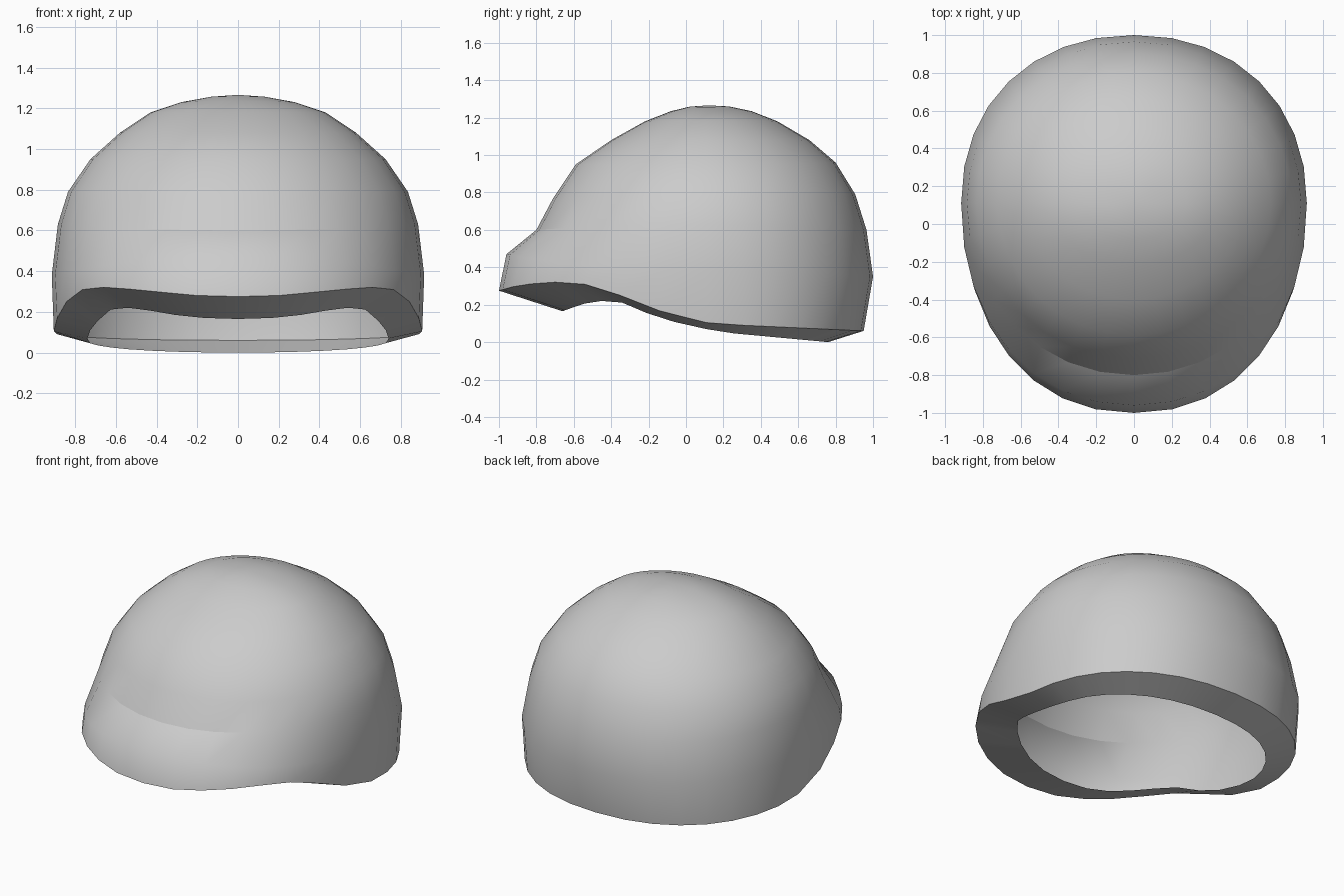
import bpy, bmesh, math

if "Cube" in bpy.data.objects:
    bpy.data.objects.remove(bpy.data.objects["Cube"])

SEG = 32
CY = 0.11  # widest point of the shell along y


def interp(table, y):
    for (y0, z0), (y1, z1) in zip(table, table[1:]):
        if y <= y1:
            k = max(0.0, (y - y0) / (y1 - y0))
            return z0 + (z1 - z0) * k
    return table[-1][1]


def spow(v, p):
    return math.copysign(abs(v) ** p, v)


def outline(front, width, back, power):
    """Egg-shaped loop, counter-clockwise from the front centre."""
    pts = []
    for i in range(SEG):
        t = 2 * math.pi * i / SEG
        s, c = math.sin(t), math.cos(t)
        s = 0.0 if abs(s) < 1e-9 else s
        c = 0.0 if abs(c) < 1e-9 else c
        reach = CY - front if c > 0 else back - CY
        pts.append((width * spow(s, 2 / power), CY - reach * spow(c, 2 / power), c))
    return pts


# Wavy rim heights along y: inner lip and outer edge
inner_z = [(-0.66, 0.165), (-0.62, 0.18), (-0.55, 0.205), (-0.42, 0.225), (-0.35, 0.215),
           (-0.15, 0.13), (0.05, 0.08), (0.22, 0.05), (0.76, 0.0)]
outer_z = [(-1.0, 0.275), (-0.9, 0.303), (-0.78, 0.317), (-0.6, 0.325), (-0.45, 0.285),
           (-0.31, 0.235), (-0.15, 0.17), (0.05, 0.11), (0.2, 0.095), (0.95, 0.06)]

rings = [[(x, y, interp(inner_z, y)) for x, y, c in outline(-0.66, 0.74, 0.76, 2.2)],
         [(x, y, interp(outer_z, y)) for x, y, c in outline(-1.0, 0.905, 0.95, 2.2)]]

# Shell levels: front y, half width, back y, outline power, z at front / side / back
levels = [
    (-0.96, 0.915, 1.00, 2.15, 0.47, 0.38, 0.35),   # brow edge
    (-0.80, 0.885, 0.965, 2.05, 0.60, 0.63, 0.60),  # brow crease
    (-0.71, 0.835, 0.905, 2.05, 0.77, 0.79, 0.79),
    (-0.59, 0.725, 0.80, 2.0, 0.95, 0.95, 0.96),
    (-0.40, 0.58, 0.66, 2.0, 1.08, 1.08, 1.08),
    (-0.22, 0.43, 0.49, 2.0, 1.18, 1.18, 1.18),
    (-0.08, 0.28, 0.35, 2.0, 1.235, 1.23, 1.235),
    (0.02, 0.13, 0.23, 2.0, 1.259, 1.257, 1.26),
]
for f, w, b, p, zf, zs, zb in levels:
    rings.append([(x, y, zs + ((zf if c > 0 else zb) - zs) * c * c)
                  for x, y, c in outline(f, w, b, p)])

# Shell with inward lip, open underneath
bm = bmesh.new()
loops = [[bm.verts.new(p) for p in r] for r in rings]
for a, b in zip(loops, loops[1:]):
    for i in range(SEG):
        j = (i + 1) % SEG
        bm.faces.new((a[i], a[j], b[j], b[i]))
crown = bm.verts.new((0, 0.12, 1.266))
for i in range(SEG):
    bm.faces.new((loops[-1][i], loops[-1][(i + 1) % SEG], crown))
mesh = bpy.data.meshes.new("helmet_shell")
bm.to_mesh(mesh)
bm.free()
helmet = bpy.data.objects.new("helmet_shell", mesh)
bpy.context.collection.objects.link(helmet)
bpy.context.view_layer.objects.active = helmet
helmet.select_set(True)
bpy.ops.object.shade_smooth_by_angle(angle=math.radians(45))

# Crisp crease above the brow
crease = range(3 * SEG, 4 * SEG)
for e in mesh.edges:
    if all(v in crease and mesh.vertices[v].co.y < -0.55 for v in e.vertices):
        e.use_edge_sharp = True
